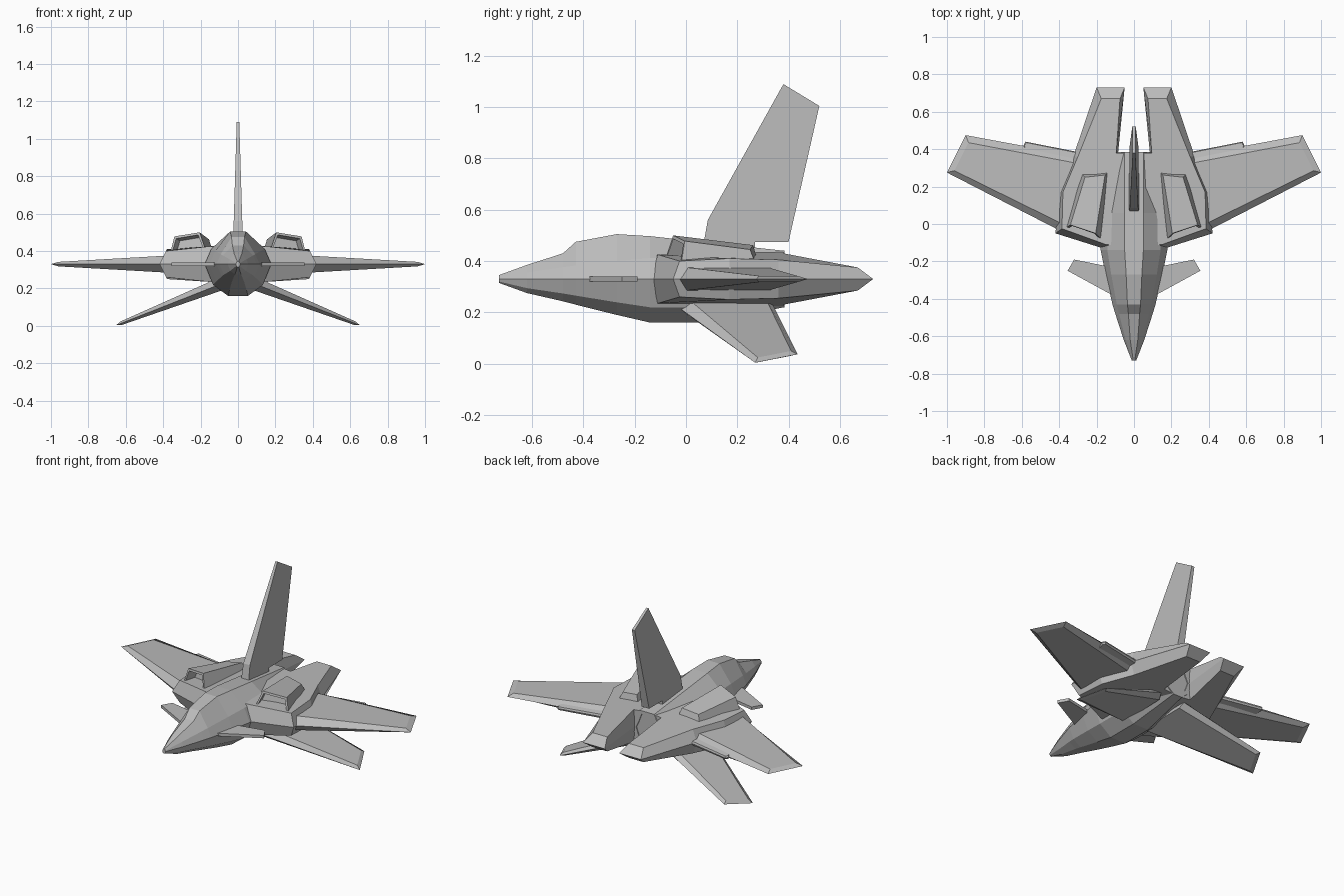
import bpy, bmesh, math
from mathutils import Matrix

cube = bpy.data.objects.get("Cube")
if cube:
    bpy.data.objects.remove(cube, do_unlink=True)

grey = bpy.data.materials.new("hull grey")
grey.use_nodes = True
grey.diffuse_color = (0.5, 0.5, 0.5, 1)
grey.node_tree.nodes["Principled BSDF"].inputs["Base Color"].default_value = grey.diffuse_color

MID = 0.33  # height of the wing plane


def finish(name, bm, mirrored=True):
    bmesh.ops.recalc_face_normals(bm, faces=bm.faces[:])
    mesh = bpy.data.meshes.new(name)
    bm.to_mesh(mesh)
    bm.free()
    mesh.materials.append(grey)
    obj = bpy.data.objects.new(name, mesh)
    bpy.context.collection.objects.link(obj)
    if mirrored:
        mod = obj.modifiers.new("mirror", "MIRROR")
        mod.use_clip = False
        mod.use_mirror_merge = False
    return obj


def loft(rings):
    """Skin closed rings of points and cap both ends; the last cap is returned."""
    bm = bmesh.new()
    loops = [[bm.verts.new(p) for p in ring] for ring in rings]
    n = len(loops[0])
    for a, b in zip(loops, loops[1:]):
        for i in range(n):
            j = (i + 1) % n
            bm.faces.new((a[i], a[j], b[j], b[i]))
    bm.faces.new(loops[0])
    return bm, bm.faces.new(loops[-1])


def plate(name, rim, crown, place=Matrix.Translation((0, 0, MID)), mirrored=True):
    """Bevelled slab: a rim on the middle plane with raised faces on both sides."""
    low = [(u, v, -h) for u, v, h in crown]
    bm, cap = loft([low, [(u, v, 0) for u, v in rim], crown])
    bm.transform(place)
    return finish(name, bm, mirrored)


def recess(bm, face, width, depth):
    """Sink a framed opening into a face."""
    bmesh.ops.recalc_face_normals(bm, faces=bm.faces[:])
    bmesh.ops.inset_individual(bm, faces=[face], thickness=width)
    hole = bmesh.ops.extrude_discrete_faces(bm, faces=[face])["faces"][0]
    normal = hole.normal.copy()
    bmesh.ops.translate(bm, verts=hole.verts[:], vec=-normal * depth)


# Fuselage with faired canopy: y, half width, top, bottom, ridge half width
stations = [
    (-.73, .012, .345, .315, .004), (-.62, .055, .385, .275, .02),
    (-.48, .1, .43, .243, .03), (-.43, .115, .475, .23, .035),
    (-.27, .152, .505, .19, .042), (-.14, .178, .497, .16, .05),
    (.06, .178, .475, .16, .05), (.385, .1, .44, .22, .05),
]
rings = []
for y, w, top, bottom, ridge in stations:
    drop = MID - bottom
    half = [(ridge, top), (.8 * w, MID + .46 * w), (w, MID),
            (.75 * w, MID - .65 * drop), (.3 * w, bottom)]
    rings.append([(x, y, z) for x, z in half] + [(-x, y, z) for x, z in reversed(half)])
bm, tail_cap = loft(rings)
recess(bm, tail_cap, .025, .08)
finish("fuselage", bm, False)

# Broad hull halves running back into twin booms
plate("hull_and_boom",
      [(0, -.15), (.15, -.135), (.42, -.05), (.4, .17), (.325, .36),
       (.2, .73), (.05, .73), (.085, .38), (0, .38)],
      [(0, -.12, .1), (.15, -.11, .095), (.385, -.025, .07), (.38, .17, .08),
       (.3, .36, .075), (.175, .67, .045), (.075, .67, .045), (.095, .38, .1), (0, .38, .11)])

# Main wings
plate("wing",
      [(.3, -.085), (1, .275), (.9, .475), (.28, .36)],
      [(.3, -.04, .05), (.96, .285, .012), (.885, .435, .012), (.28, .32, .045)])

# Trailing edge flaps
plate("wing_flap",
      [(.3, .28), (.57, .34), (.59, .42), (.58, .44), (.3, .385)],
      [(.3, .28, .035), (.57, .34, .025), (.585, .42, .01), (.575, .435, .01), (.3, .38, .012)])

# Small foreplanes beside the nose
foreplane = [(.08, -.4), (.355, -.25), (.32, -.19), (.1, -.235)]
plate("foreplane", foreplane, [(u, v, .009) for u, v in foreplane])

# Lower fins angled down and out
droop = Matrix.Translation((.14, 0, .205)) @ Matrix.Rotation(math.radians(21.5), 4, "Y")
plate("lower_fin",
      [(-.06, -.04), (.55, .27), (.46, .435), (-.06, .34)],
      [(-.06, 0, .035), (.52, .28, .01), (.45, .41, .01), (-.06, .31, .03)], droop)

# Upright tail fin, thinner toward the tip
upright = Matrix(((0, 0, 1, 0), (1, 0, 0, 0), (0, 1, 0, 0), (0, 0, 0, 1)))
tail = [(.06, .42), (.085, .56), (.38, 1.09), (.52, 1.005), (.4, .475), (.27, .475), (.27, .42)]
plate("tail_fin", tail, [(u, v, .027 - .03 * (v - .42)) for u, v in tail], upright, False)

# Raised engine pods with open intakes
front = [(.165, -.09, .38), (.365, -.02, .38), (.34, -.005, .478), (.205, -.05, .5)]
back = [(.13, .285, .38), (.285, .275, .38), (.262, .25, .445), (.155, .262, .462)]
bm, intake = loft([back, front])
recess(bm, intake, .016, .06)
finish("engine_pod", bm)
